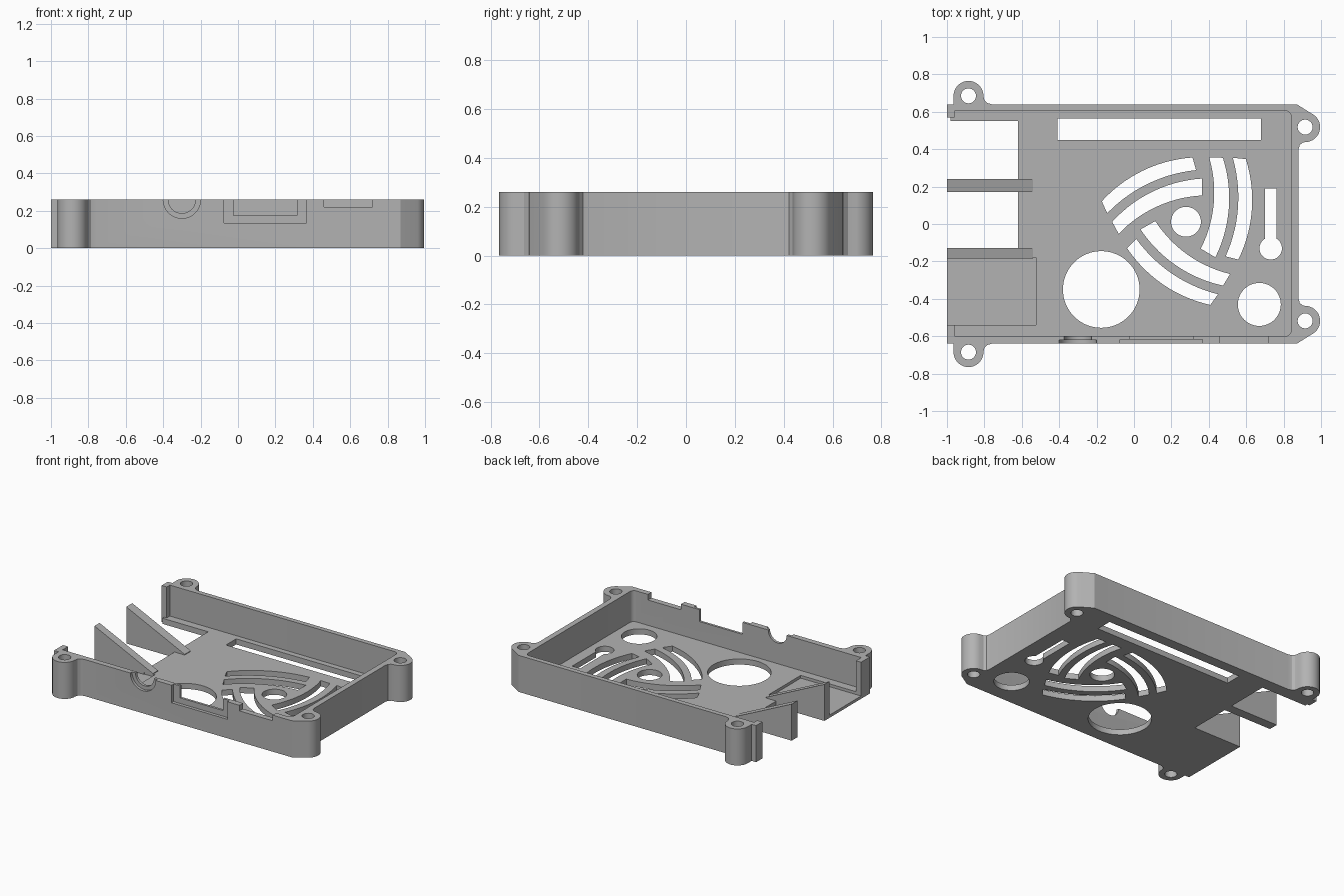
import bpy, bmesh
from math import cos, sin, pi, radians, hypot, asin
from mathutils import Vector, Matrix

if "Cube" in bpy.data.objects:
    bpy.data.objects.remove(bpy.data.objects["Cube"])

grey = bpy.data.materials.new("case grey")
grey.use_nodes = True
colour = (0.45, 0.45, 0.45, 1)
grey.diffuse_color = colour
grey.node_tree.nodes["Principled BSDF"].inputs["Base Color"].default_value = colour

TOP, FLOOR = 0.26, 0.04


def prism(name, pts, lo, hi, axis="z"):
    """Extrude a flat profile along z (profile in xy) or y (profile in xz)."""
    bm = bmesh.new()
    place = (lambda p, d: (p[0], p[1], d)) if axis == "z" else (lambda p, d: (p[0], d, p[1]))
    rings = [[bm.verts.new(place(p, d)) for p in pts] for d in (lo, hi)]
    for ring in rings:
        bm.faces.new(ring)
    n = len(pts)
    for i in range(n):
        j = (i + 1) % n
        bm.faces.new((rings[0][i], rings[0][j], rings[1][j], rings[1][i]))
    bmesh.ops.recalc_face_normals(bm, faces=bm.faces)
    mesh = bpy.data.meshes.new(name)
    bm.to_mesh(mesh)
    bm.free()
    mesh.materials.append(grey)
    ob = bpy.data.objects.new(name, mesh)
    bpy.context.collection.objects.link(ob)
    return ob


def rect(x0, x1, y0, y1):
    return [(x0, y0), (x1, y0), (x1, y1), (x0, y1)]


def arc(cx, cy, r, a0, a1, n):
    angles = [radians(a0 + (a1 - a0) * i / n) for i in range(n + 1)]
    return [(cx + r * cos(a), cy + r * sin(a)) for a in angles]


def circle(cx, cy, r, n=48):
    return arc(cx, cy, r, 0, 360, n)[:-1]


def bow(p, q, sag, n=14):
    """Shallow arc from p to q that bulges to the left of the direction p to q."""
    p, q = Vector(p), Vector(q)
    half = (q - p).length / 2
    r = (half * half + sag * sag) / (2 * sag)
    along = (q - p).normalized()
    side = Vector((-along.y, along.x))
    centre = (p + q) / 2 + side * (sag - r)
    sweep = asin(half / r)
    steps = [-sweep + 2 * sweep * i / n for i in range(n + 1)]
    return [centre + along * r * sin(t) + side * r * cos(t) for t in steps]


# Outer shell: half outline with two screw ears, mirrored front to back
EARS = [(0.915, 0.518), (-0.885, 0.685)]
half = [(0.88, 0.40), (0.886, 0.422), (0.903, 0.436)]
half += arc(*EARS[0], 0.08, -78, 57, 18)
half += [(0.87, 0.64), (-0.76, 0.64), (-0.785, 0.647), (-0.80, 0.663)]
half += arc(*EARS[1], 0.08, 0, 180, 22)
half += [(-0.965, 0.64), (-1.0, 0.64)]
case = prism("case_shell", half + [(x, -y) for x, y in reversed(half)], 0, TOP)


def cut(pts, lo=-0.1, hi=0.4, axis="z"):
    tool = prism("cutter", pts, lo, hi, axis)
    tool.hide_render = True
    mod = case.modifiers.new("cut", "BOOLEAN")
    mod.operation, mod.solver, mod.object = "DIFFERENCE", "EXACT", tool
    bpy.context.view_layer.objects.active = case
    bpy.ops.object.modifier_apply(modifier=mod.name)
    bpy.data.objects.remove(tool)


# Inner cavity with rounded corners at the closed end
cut([(-0.96, -0.6)] + arc(0.81, -0.57, 0.03, -90, 0, 5)
    + arc(0.81, 0.575, 0.03, 0, 90, 5) + [(-0.96, 0.605)], FLOOR)

# Open port end: wall gap, floor gap and shallow socket recess
cut(rect(-1.1, -0.9, -0.54, 0.57), FLOOR)
cut(rect(-1.1, -0.62, -0.13, 0.55))
cut(rect(-1.1, -0.98, 0.4, 0.57))
cut(rect(-1.1, -0.525, -0.54, -0.18), 0.02)

# Screw holes
for x, y in EARS:
    for side in (1, -1):
        cut(circle(x, y * side, 0.04, 32))

# Floor openings
cut(circle(-0.175, -0.35, 0.205, 64))
cut(circle(0.67, -0.43, 0.115))
cut(circle(0.278, 0.012, 0.08))
cut(rect(-0.41, 0.68, 0.45, 0.565))
cut(rect(0.70, 0.763, -0.12, 0.19))
cut(circle(0.731, -0.13, 0.06))

# Swirl vents: two curved slots repeated three times about the hub
SLOTS = [((0.28, -0.202), (0.32, 0.335), (0.25, 0.342), (0.212, -0.185)),
         ((0.157, -0.19), (0.197, 0.342), (0.124, 0.344), (0.079, -0.144))]
hub = Vector((0.278, 0.012))
for a, b, c, d in SLOTS:
    outer = [Vector((-p.x, p.y)) for p in bow((-a[0], a[1]), (-b[0], b[1]), 0.052)]
    inner = bow(d, c, 0.052)
    mirrored = [Vector((-p.x, p.y)) for p in bow((-d[0], d[1]), (-c[0], c[1]), 0.047)]
    shape = outer + mirrored[::-1]
    for k in range(3):
        turn = Matrix.Rotation(k * 2 * pi / 3, 2)
        cut([hub + turn @ p for p in shape])

# Front connectors: stepped round jack, stepped wide port, small port
cut(circle(-0.30, TOP, 0.1), -0.8, -0.62, "y")
cut(circle(-0.30, TOP, 0.073), -0.8, -0.55, "y")
cut(rect(-0.075, 0.365, 0.135, 0.4), -0.8, -0.617, "y")
cut(rect(-0.025, 0.315, 0.175, 0.4), -0.8, -0.55, "y")
cut(rect(0.46, 0.72, 0.22, 0.4), -0.8, -0.55, "y")

# Wedge fins between the port bays
WEDGE = [(-1, 0), (-0.61, 0), (-0.61, FLOOR - 0.005), (-0.54, FLOOR - 0.005),
         (-0.54, FLOOR + 0.005), (-1, TOP)]
fins = [prism("rear_port_fin", WEDGE, 0.172, 0.24, "y"),
        prism("front_port_fin", WEDGE, -0.185, -0.128, "y")]

# Smooth the curved walls, keep the edges sharp
bpy.ops.object.select_all(action="DESELECT")
for ob in [case] + fins:
    ob.select_set(True)
bpy.context.view_layer.objects.active = case
bpy.ops.object.shade_smooth_by_angle(angle=radians(30))
